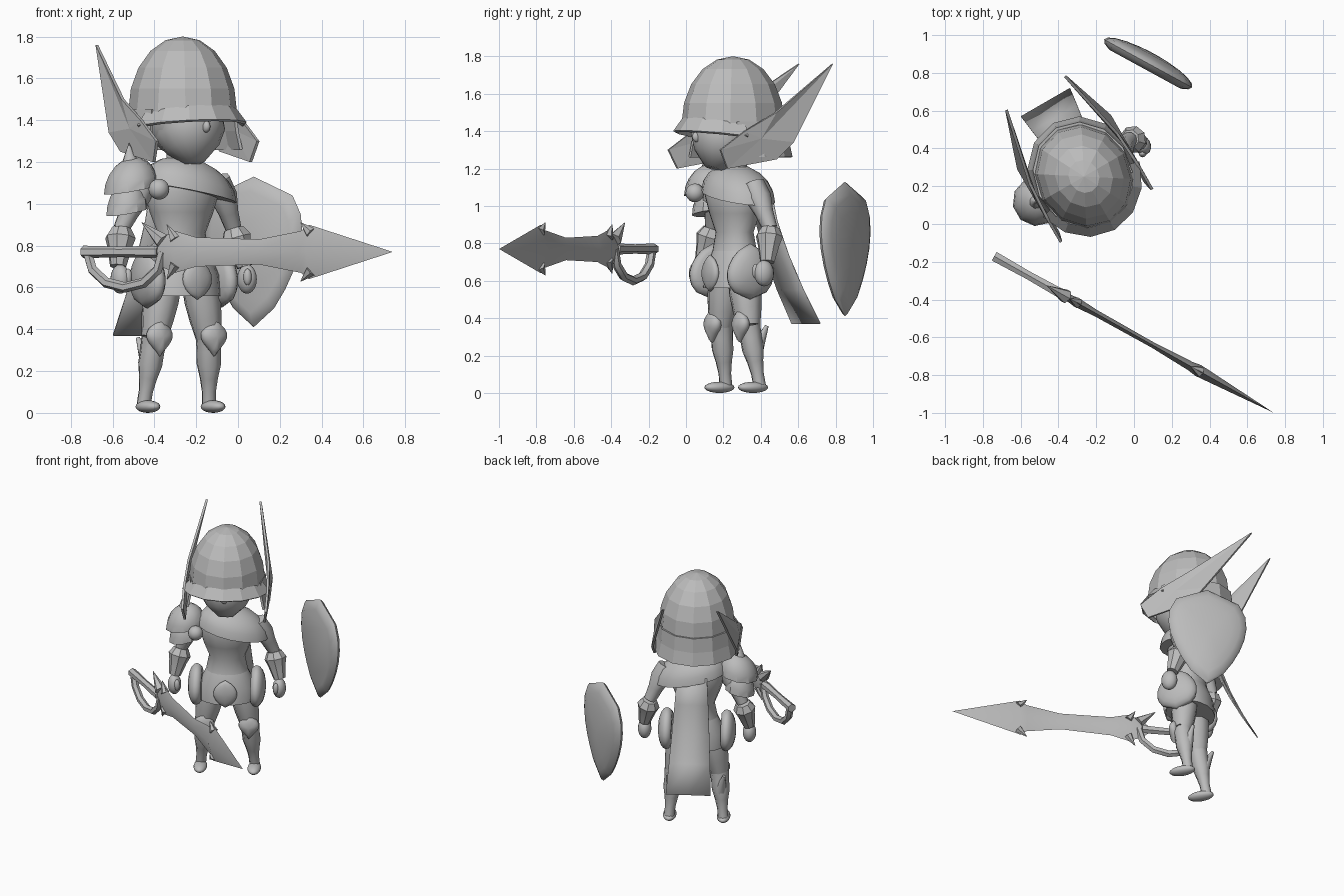
import bpy, bmesh
from math import sin, cos, pi, radians
from mathutils import Vector, Matrix

cube = bpy.data.objects.get("Cube")
if cube:
    bpy.data.objects.remove(cube, do_unlink=True)

shade = 0.5
grey = bpy.data.materials.new("plain grey")
grey.use_nodes = True
grey.diffuse_color = (shade, shade, shade, 1)
grey.node_tree.nodes["Principled BSDF"].inputs["Base Color"].default_value = grey.diffuse_color

# The figure stands turned; its parts use its own axes, the weapons use the world's
FIGURE = Matrix.Translation((-0.27, 0.26, 0)) @ Matrix.Rotation(radians(30), 4, 'Z')
WORLD = Matrix.Identity(4)
ACROSS, BACK = Vector((1, 0, 0)), Vector((0, 1, 0))
BLADE_SIDE = Vector((0.49, 0.87, 0))


def finish(name, bm, frame=FIGURE, angle=50, thickness=0):
    """Make the object; edges sharper than the angle stay hard."""
    bmesh.ops.remove_doubles(bm, verts=bm.verts, dist=0.0005)
    bmesh.ops.recalc_face_normals(bm, faces=bm.faces)
    for face in bm.faces:
        face.smooth = angle > 0
    for edge in bm.edges:
        edge.smooth = edge.calc_face_angle(0) < radians(angle)
    mesh = bpy.data.meshes.new(name)
    bm.to_mesh(mesh)
    bm.free()
    mesh.materials.append(grey)
    part = bpy.data.objects.new(name, mesh)
    part.matrix_world = frame
    bpy.context.collection.objects.link(part)
    if thickness:
        solid = part.modifiers.new("thickness", 'SOLIDIFY')
        solid.thickness, solid.offset = thickness, 0


def loft(name, rings, closed=True, **look):
    """Skin a row of rings with equal point counts."""
    bm = bmesh.new()
    rows = [[bm.verts.new(point) for point in ring] for ring in rings]
    count = len(rows[0])
    for low, high in zip(rows, rows[1:]):
        for i in range(count if closed else count - 1):
            j = (i + 1) % count
            bm.faces.new((low[i], low[j], high[j], high[i]))
    if closed:
        bm.faces.new(rows[0])
        bm.faces.new(rows[-1])
    finish(name, bm, **look)


def oval(centre, wide, deep, sides, tilt=0):
    turns = [2 * pi * i / sides - pi / 2 for i in range(sides)]
    return [Vector(centre) + Vector((wide * cos(t), deep * sin(t), tilt * wide * cos(t))) for t in turns]


def trunk(name, levels, depth=0.8):
    """Upright oval body from (height, half width) levels."""
    loft(name, [oval((0, 0, z), r, r * depth, 16) for z, r in levels])


def dome(name, centre, wide, deep, tall, sides=12, tilt=0, angle=35, steps=5):
    """Half ellipsoid with an inward lip."""
    rings = [oval(centre, wide * 0.75, deep * 0.75, sides, tilt)]
    for i in range(steps + 1):
        t = pi / 2 * i / steps
        r = cos(t) + 0.01
        rings.append(oval(Vector(centre) + Vector((0, 0, tall * sin(t))), wide * r, deep * r, sides, tilt))
    loft(name, rings, angle=angle)


def ball(name, centre, size):
    bm = bmesh.new()
    place = Matrix.Translation(centre) @ Matrix.Diagonal((*size, 1))
    bmesh.ops.create_uvsphere(bm, u_segments=16, v_segments=10, radius=1, matrix=place)
    finish(name, bm)


def sweep(name, points, radii, side=BACK, sides=8, **look):
    """Round bar through points."""
    rings = []
    for i, (point, r) in enumerate(zip(points, radii)):
        along = points[min(i + 1, len(points) - 1)] - points[max(i - 1, 0)]
        u = along.cross(side).normalized()
        v = along.normalized().cross(u)
        turns = [2 * pi * k / sides for k in range(sides)]
        rings.append([point + r * (u * cos(t) + v * sin(t)) for t in turns])
    loft(name, rings, **look)


def limb(name, start, end, radii, **look):
    """Bar between two joints with evenly spaced radii."""
    last = len(radii) - 1
    sweep(name, [start.lerp(end, i / last) for i in range(last + 1)], radii, **look)


def plate(name, origin, across, out, wide, tall, bulge, peak, round_off, frame=FIGURE, steps=8):
    """Bulging plate; peak sets where it is widest, round_off how full its sides are."""
    def half_width(t):
        return wide * max(sin(pi * t ** peak), 0) ** round_off
    heights = [i / steps for i in range(steps + 1)]
    outline = [(half_width(t), t) for t in heights]
    outline += [(-half_width(t), t) for t in heights[-2:0:-1]]
    rings = []
    for i in range(-2, 6):
        turn = pi / 2 * i / 5
        scale, lift = max(cos(turn), 0.1), sin(turn) * bulge
        rings.append([Vector(origin) + across * u * scale + out * lift
                      + Vector((0, 0, (t - 0.5) * tall * scale)) for u, t in outline])
    loft(name, rings, frame=frame, angle=60)


def band(name, start, end, count, rows, **look):
    """Open strip round the helmet from (height, flare, droop) rows."""
    rings = []
    for z, flare, droop in rows:
        ring = []
        for i in range(count):
            t = radians(start + (end - start) * i / (count - 1))
            k = 2 * i / (count - 1) - 1
            ring.append(((0.25 + flare) * cos(t), (0.28 + flare) * sin(t), z - droop * k * k))
        rings.append(ring)
    loft(name, rings, closed=False, angle=0, thickness=0.015, **look)


# Head
ball("head", (0, -0.03, 1.42), (0.19, 0.2, 0.2))
limb("jaw", Vector((0, -0.06, 1.4)), Vector((0, -0.13, 1.2)), (0.17, 0.17, 0.13, 0.05), sides=16)
ball("nose", (0, -0.23, 1.37), (0.02, 0.03, 0.03))

# Faceted helmet with neck guard and visor
dome("helmet_dome", (0, -0.01, 1.44), 0.25, 0.28, 0.36, angle=0)
band("neck_guard", -25, 205, 9, [(1.45, 0, 0), (1.35, 0.01, 0), (1.26, 0.03, 0)])
band("visor", 195, 345, 7, [(1.47, 0, 0.04), (1.4, 0.05, 0.03)])

# Body
trunk("torso", [(0.7, 0.16), (0.76, 0.14), (0.86, 0.12), (0.96, 0.16), (1.06, 0.19), (1.14, 0.17), (1.18, 0.08), (1.3, 0.07)])
trunk("skirt", [(0.76, 0.14), (0.66, 0.19), (0.56, 0.2)])
plate("front_plate", (0, -0.15, 0.64), ACROSS, -BACK, 0.08, 0.2, 0.03, 1, 0.7)

# Mantle leaning to the left shoulder, and cape
dome("mantle", (0.04, 0, 1.05), 0.24, 0.18, 0.17, sides=16, tilt=-0.2, angle=50)
cape = []
for i in range(5):
    t = i / 4
    half, y, z = 0.1 + 0.05 * t, 0.15 + 0.28 * t ** 1.5, 1.1 - 0.73 * t
    cape.append([(0.02 + half * k, y, z) for k in (-1, 0, 1)])
loft("cape", cape, closed=False, thickness=0.008)

# Parts on both sides
for s, side in ((1, "left_"), (-1, "right_")):
    # Swept helmet wing that leans inward toward its tip
    bm = bmesh.new()
    wing = [(-0.25, 1.3), (-0.2, 1.2), (0.1, 1.25), (0.2, 1.34), (0.5, 1.76), (0.1, 1.5), (-0.1, 1.4)]
    hub, *rim = [bm.verts.new((s * (0.28 - 0.6 * (z - 1.35) ** 2), y, z)) for y, z in [(0, 1.36)] + wing]
    for a, b in zip(rim, rim[1:] + rim[:1]):
        bm.faces.new((hub, a, b))
    finish(side + "helmet_wing", bm, angle=0, thickness=0.015)

    # Arm, flared gauntlet and fist
    shoulder, elbow, wrist = Vector((s * 0.2, 0, 1.12)), Vector((s * 0.31, 0.04, 0.88)), Vector((s * 0.35, 0, 0.7))
    limb(side + "arm", shoulder, elbow, (0.06, 0.07, 0.05, 0.04))
    limb(side + "gauntlet", elbow, wrist, (0.05, 0.075, 0.06, 0.05, 0.04), angle=35)
    ball(side + "fist", wrist - Vector((0, 0.02, 0.06)), (0.045, 0.055, 0.07))
    ball(side + "thumb", wrist - Vector((s * 0.02, 0.06, 0.05)), (0.02, 0.02, 0.04))

    # Rounded hip guard
    plate(side + "hip_guard", (s * 0.2, -0.02, 0.65), BACK, s * ACROSS, 0.14, 0.3, 0.06, 0.8, 0.6)

    # Leg, knee guard, shin fin and foot
    hip, knee, ankle = Vector((s * 0.1, 0, 0.62)), Vector((s * 0.15, 0, 0.36)), Vector((s * 0.18, 0.05, 0.04))
    limb(side + "thigh", hip, knee, (0.09, 0.09, 0.08, 0.065))
    limb(side + "shin", knee, ankle, (0.065, 0.06, 0.06, 0.045, 0.035, 0.035))
    plate(side + "knee_guard", knee - 0.05 * BACK, ACROSS, -BACK, 0.07, 0.18, 0.04, 1.2, 1)
    calf = knee.lerp(ankle, 0.4)
    limb(side + "shin_fin", calf + 0.02 * BACK, knee + Vector((s * 0.04, 0.09, 0)), (0.04, 0.01))
    ball(side + "foot", (s * 0.18, 0.01, 0.03), (0.045, 0.09, 0.03))

# Layered armour on the right shoulder
dome("pauldron_upper", (-0.28, 0, 1.07), 0.13, 0.13, 0.15, sides=10, tilt=0.2)
dome("pauldron_lower", (-0.29, 0.02, 0.96), 0.1, 0.1, 0.15, sides=10, tilt=0.2)
limb("pauldron_spike", Vector((-0.28, 0, 1.16)), Vector((-0.29, 0, 1.29)), (0.06, 0.03, 0.002))
ball("pauldron_boss", (-0.2, -0.13, 1.07), (0.05, 0.05, 0.05))


# Sword lying in an upright plane
def blade(x, rise, off=0):
    return Vector((x, -0.585 - 0.56 * x, 0.77 + rise)) + BLADE_SIDE * off


sword = dict(side=BLADE_SIDE, frame=WORLD, sides=6)
profile = [(-0.43, 0.02), (-0.37, 0.07), (-0.3, 0.1), (-0.2, 0.07), (0.1, 0.06), (0.3, 0.1), (0.34, 0.13), (0.74, 0)]
loft("sword_blade", [[blade(x, h), blade(x, 0, h / 4), blade(x, -h), blade(x, 0, -h / 4)] for x, h in profile],
     frame=WORLD, angle=45)
for up, word in ((1, "upper_"), (-1, "lower_")):
    limb(word + "head_barb", blade(0.35, 0.09 * up), blade(0.3, 0.14 * up), (0.03, 0.002), **sword)
    limb(word + "guard_barb", blade(-0.3, 0.06 * up), blade(-0.34, 0.13 * up), (0.03, 0.002), **sword)
limb("guard_horn", blade(-0.36, 0.05), blade(-0.46, 0.14), (0.04, 0.002), **sword)
limb("sword_grip", blade(-0.74, 0), blade(-0.38, 0), (0.03, 0.025, 0.03), **sword)
bow = [blade(-0.54 + 0.18 * cos(t), 0.17 * sin(t)) for t in [pi + pi * i / 6 for i in range(7)]]
sweep("sword_hand_guard", bow, [0.025] * len(bow), **sword)

# Shield
plate("shield", (0.075, 0.85, 0.77), Vector((0.88, -0.48, 0)), BLADE_SIDE, 0.265, 0.72, 0.06, 1.6, 0.4, WORLD)
